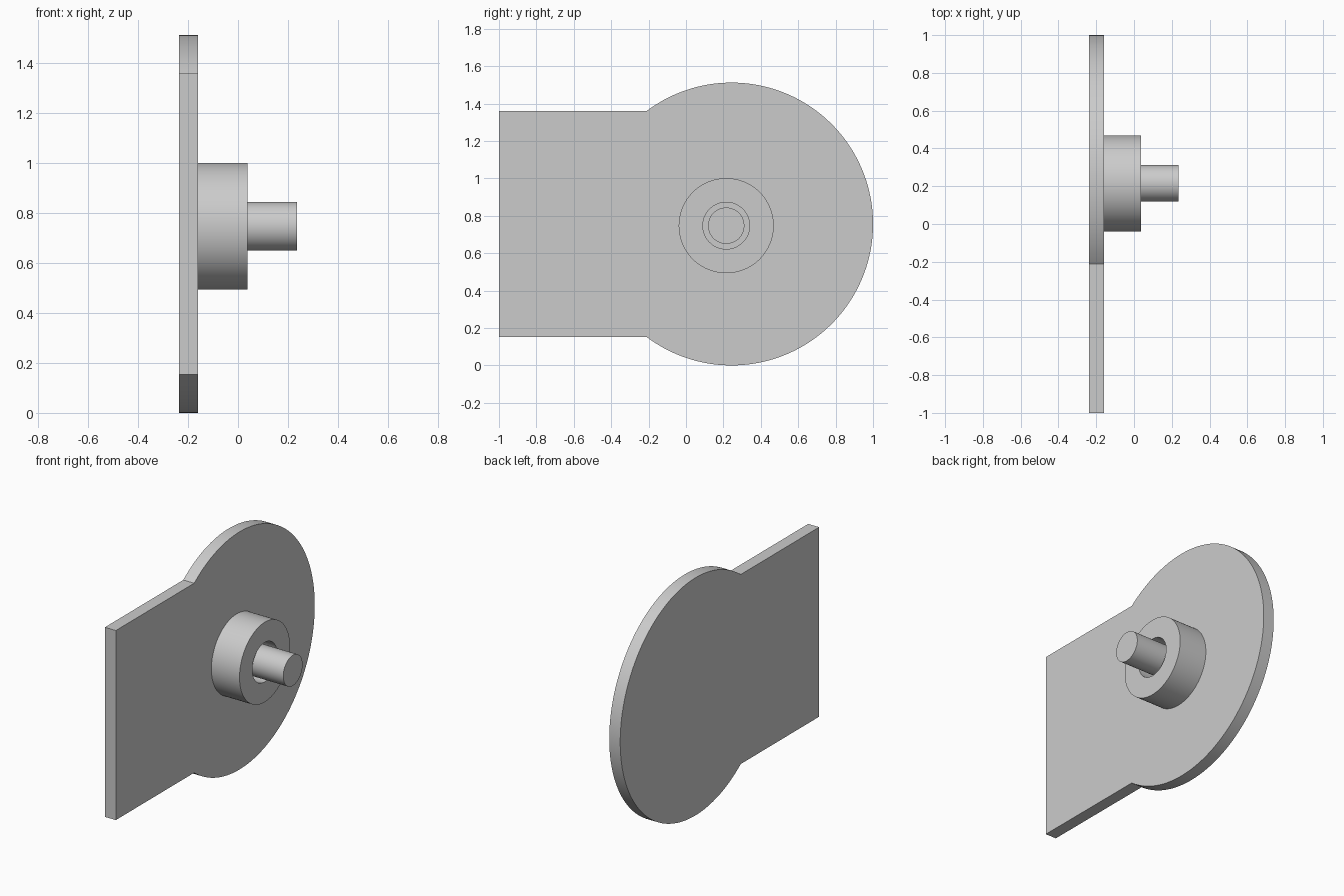
import bpy
import bmesh
from math import asin, cos, sin, pi, radians

cube = bpy.data.objects.get("Cube")
if cube:
    bpy.data.objects.remove(cube, do_unlink=True)

grey = bpy.data.materials.new("light grey")
grey.use_nodes = True
colour = (0.6, 0.6, 0.6, 1)
grey.diffuse_color = colour
grey.node_tree.nodes["Principled BSDF"].inputs["Base Color"].default_value = colour

PLATE_BACK, PLATE_FACE = -0.237, -0.16
BOSS_END, PIN_END = 0.038, 0.236
AXIS_Y, AXIS_Z = 0.215, 0.747


def finish(name, bm):
    """Turn a bmesh into a smooth-shaded object with sharp edges."""
    bmesh.ops.recalc_face_normals(bm, faces=bm.faces)
    mesh = bpy.data.meshes.new(name)
    bm.to_mesh(mesh)
    bm.free()
    mesh.materials.append(grey)
    obj = bpy.data.objects.new(name, mesh)
    bpy.context.collection.objects.link(obj)
    bpy.ops.object.select_all(action='DESELECT')
    obj.select_set(True)
    bpy.context.view_layer.objects.active = obj
    bpy.ops.object.shade_smooth_by_angle(angle=radians(30))


def lathe(name, profile, steps=96):
    """Revolve (x, radius) points about the shared boss axis."""
    bm = bmesh.new()
    rings = []
    for x, r in profile:
        angles = [2 * pi * i / steps for i in range(steps)]
        rings.append([bm.verts.new((x, AXIS_Y + r * cos(a), AXIS_Z + r * sin(a)))
                      for a in angles])
    return bm, rings, steps


def bridge(bm, first, second):
    count = len(first)
    for i in range(count):
        j = (i + 1) % count
        bm.faces.new((first[i], first[j], second[j], second[i]))


# Plate: round disc running into a rectangular tab
radius, centre_y, centre_z, half_tab = 0.756, 0.244, 0.756, 0.603
limit = pi - asin(half_tab / radius)
steps = 128
outline = [(-1, centre_z - half_tab)]
for i in range(steps + 1):
    a = -limit + 2 * limit * i / steps
    outline.append((centre_y + radius * cos(a), centre_z + radius * sin(a)))
outline.append((-1, centre_z + half_tab))
bm = bmesh.new()
back = bm.faces.new([bm.verts.new((PLATE_BACK, y, z)) for y, z in outline])
extruded = bmesh.ops.extrude_face_region(bm, geom=[back], use_keep_orig=True)
moved = [g for g in extruded["geom"] if isinstance(g, bmesh.types.BMVert)]
bmesh.ops.translate(bm, verts=moved, vec=(PLATE_FACE - PLATE_BACK, 0, 0))
finish("plate", bm)

# Boss: hollow collar standing on the plate
bm, rings, _ = lathe("boss", [(PLATE_FACE, 0.254), (BOSS_END, 0.254),
                              (BOSS_END, 0.125), (PLATE_FACE, 0.125)])
for i in range(len(rings)):
    bridge(bm, rings[i], rings[(i + 1) % len(rings)])
finish("boss", bm)

# Pin: solid rod through the collar
bm, rings, _ = lathe("pin", [(PLATE_FACE, 0.097), (PIN_END, 0.097)])
bridge(bm, rings[0], rings[1])
for ring in rings:
    bm.faces.new(ring)
finish("pin", bm)
